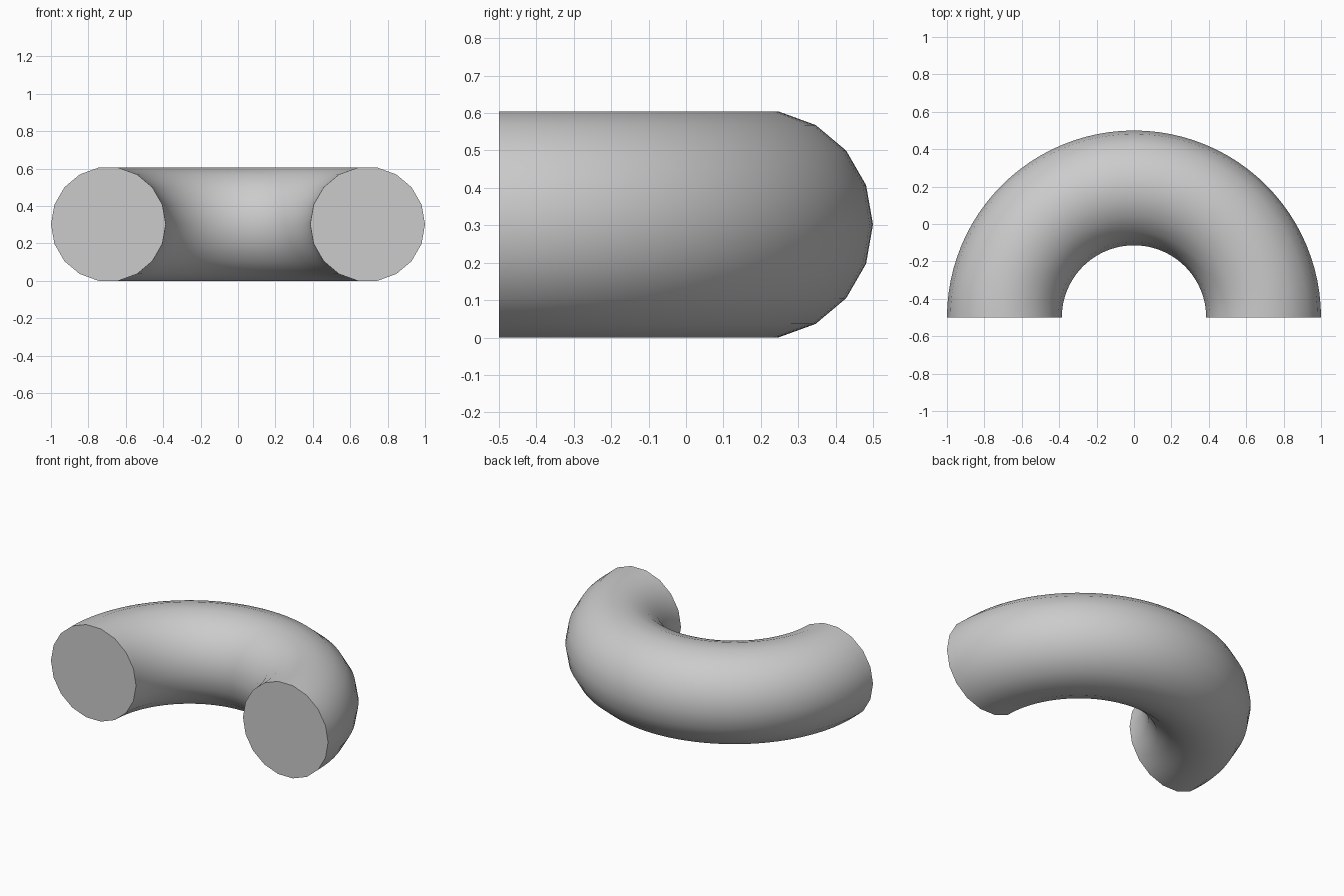
import bpy, bmesh
from math import sin, cos, pi, radians

if "Cube" in bpy.data.objects:
    bpy.data.objects.remove(bpy.data.objects["Cube"])

R_TUBE = 0.307          # tube radius
R_BEND = 1 - R_TUBE     # bend radius of the centre line
SIDES, STEPS = 18, 48
HALF_H = R_TUBE * sin(radians(80))

# Half-ring tube: sweep an 18-sided section through 180 degrees
bm = bmesh.new()
rings = []
for i in range(STEPS + 1):
    a = pi * i / STEPS
    ring = []
    for j in range(SIDES):
        t = 2 * pi * j / SIDES
        r = R_BEND + R_TUBE * cos(t)
        ring.append(bm.verts.new((r * cos(a), r * sin(a) - 0.5, HALF_H + R_TUBE * sin(t))))
    rings.append(ring)

for a, b in zip(rings, rings[1:]):
    for j in range(SIDES):
        k = (j + 1) % SIDES
        bm.faces.new((a[j], b[j], b[k], a[k]))

# Flat end caps
bm.faces.new(rings[0])
bm.faces.new(rings[-1])
bmesh.ops.recalc_face_normals(bm, faces=bm.faces)

mesh = bpy.data.meshes.new("half_ring_tube")
bm.to_mesh(mesh)
bm.free()
tube = bpy.data.objects.new("half_ring_tube", mesh)
bpy.context.collection.objects.link(tube)

# Smooth bend, crisp cap edges
bpy.context.view_layer.objects.active = tube
tube.select_set(True)
bpy.ops.object.shade_smooth_by_angle(angle=radians(35))
